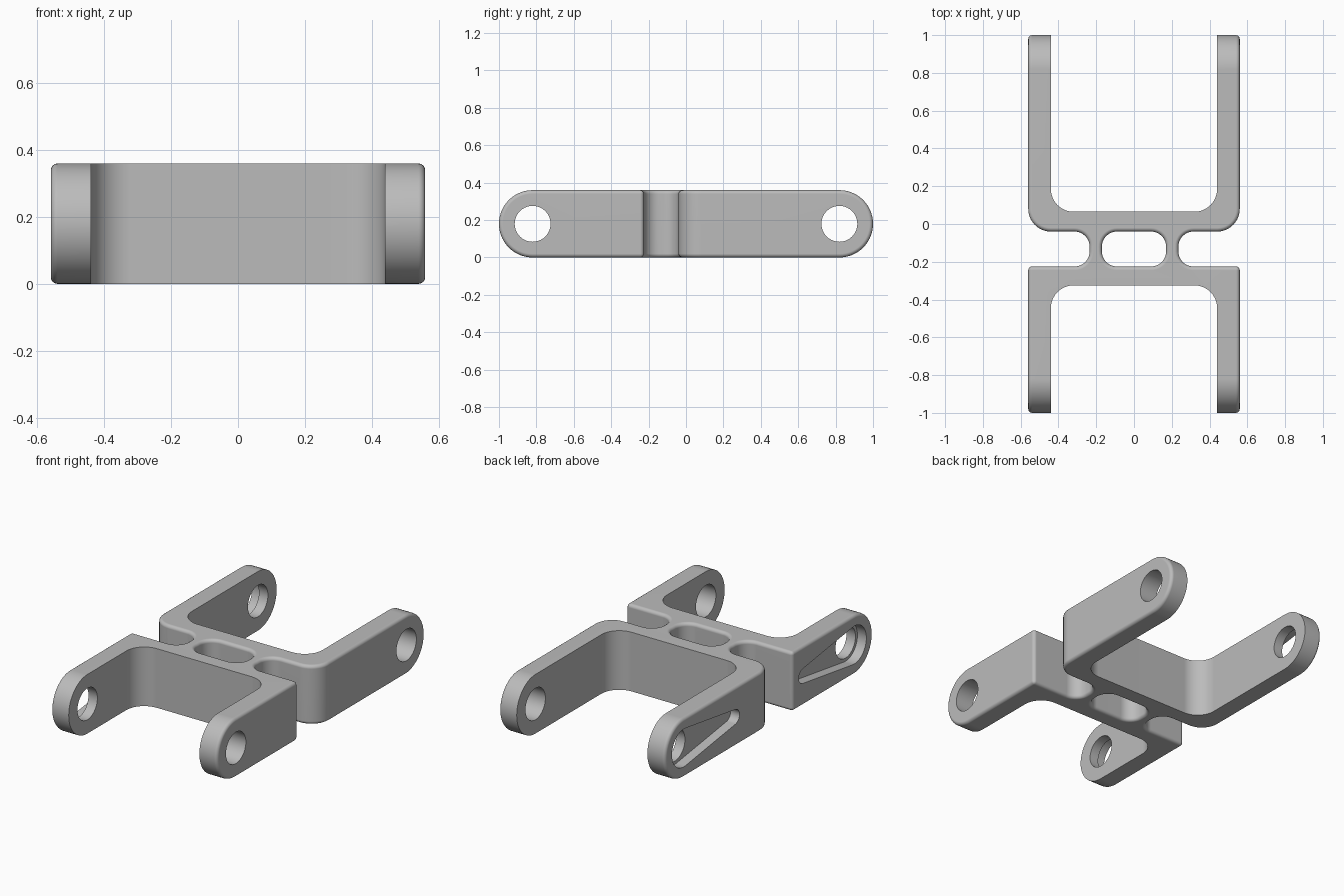
import bpy, bmesh, math
from mathutils import Vector

cube = bpy.data.objects.get("Cube")
if cube:
    bpy.data.objects.remove(cube, do_unlink=True)

HEIGHT = 0.36
MID = HEIGHT / 2
PIVOT = 0.82      # distance of the end holes from the centre
ARM_IN, ARM_OUT = 0.44, 0.56
WEB_FRONT, WEB_BACK = -0.325, 0.065
GAP_FRONT, GAP_BACK = -0.225, -0.04


def arc(cx, cy, r, start, end, steps):
    angles = [start + (end - start) * i / steps for i in range(steps + 1)]
    return [(cx + r * math.cos(a), cy + r * math.sin(a)) for a in angles]


def rounded(corners, steps=10):
    """Outline through (x, y, radius) right-angled corners."""
    points = []
    for i, (x, y, r) in enumerate(corners):
        if r == 0:
            points.append((x, y))
            continue
        p = Vector((x, y))
        before = (Vector(corners[i - 1][:2]) - p).normalized()
        after = (Vector(corners[(i + 1) % len(corners)][:2]) - p).normalized()
        centre = p + (before + after) * r
        for k in range(steps + 1):
            a = k / steps * math.pi / 2
            points.append(tuple(centre - after * r * math.cos(a) - before * r * math.sin(a)))
    return points


def prism(name, outline, low, high, axis):
    """Extrude an outline along z (outline in xy) or along x (outline in yz)."""
    bm = bmesh.new()
    place = (lambda u, v: (u, v, low)) if axis == "z" else (lambda u, v: (low, u, v))
    face = bm.faces.new([bm.verts.new(place(u, v)) for u, v in outline])
    grown = bmesh.ops.extrude_face_region(bm, geom=[face])
    moved = [g for g in grown["geom"] if isinstance(g, bmesh.types.BMVert)]
    step = Vector((0, 0, high - low)) if axis == "z" else Vector((high - low, 0, 0))
    bmesh.ops.translate(bm, verts=moved, vec=step)
    bmesh.ops.recalc_face_normals(bm, faces=bm.faces)
    mesh = bpy.data.meshes.new(name)
    bm.to_mesh(mesh)
    bm.free()
    obj = bpy.data.objects.new(name, mesh)
    bpy.context.collection.objects.link(obj)
    return obj


def combine(target, tools, operation):
    """Apply boolean tools to the target, then discard them."""
    for tool in tools:
        tool.hide_render = True
        mod = target.modifiers.new(tool.name, "BOOLEAN")
        mod.object, mod.operation, mod.solver = tool, operation, "EXACT"
    bpy.context.view_layer.update()
    graph = bpy.context.evaluated_depsgraph_get()
    mesh = bpy.data.meshes.new_from_object(target.evaluated_get(graph))
    target.modifiers.clear()
    target.data = mesh
    for tool in tools:
        bpy.data.objects.remove(tool, do_unlink=True)


# Plan outline: two back-to-back forks joined by two necks
half = [
    (ARM_IN, WEB_FRONT, 0.12), (ARM_IN, -1.1, 0), (ARM_OUT, -1.1, 0),
    (ARM_OUT, GAP_FRONT, 0), (0.235, GAP_FRONT, 0.08), (0.235, GAP_BACK, 0.08),
    (ARM_OUT, GAP_BACK, 0.12), (ARM_OUT, 1.1, 0), (ARM_IN, 1.1, 0),
    (ARM_IN, WEB_BACK, 0.12),
]
plan = half + [(-x, y, r) for x, y, r in reversed(half)]
bracket = prism("double_fork_bracket", rounded(plan), -0.1, HEIGHT + 0.1, "z")

# Round the arm ends with a side profile, and open the window between the necks
side = (arc(PIVOT, MID, MID, -math.pi / 2, math.pi / 2, 28)
        + arc(-PIVOT, MID, MID, math.pi / 2, math.pi * 1.5, 28))
combine(bracket, [prism("side_profile", side, -0.7, 0.7, "x")], "INTERSECT")
window = rounded([(-0.17, GAP_FRONT, 0.08), (0.17, GAP_FRONT, 0.08),
                  (0.17, GAP_BACK, 0.08), (-0.17, GAP_BACK, 0.08)])
combine(bracket, [prism("window", window, -0.2, 0.6, "z")], "DIFFERENCE")

# Soften the outer edges; the inside of each fork stays crisp
bm = bmesh.new()
bm.from_mesh(bracket.data)
bmesh.ops.remove_doubles(bm, verts=bm.verts, dist=0.0002)


def is_outer(edge):
    m = (edge.verts[0].co + edge.verts[1].co) / 2
    inside = abs(m.x) < ARM_IN + 0.005 and not WEB_FRONT + 0.01 < m.y < WEB_BACK - 0.01
    arm_end = abs(m.y) > PIVOT and abs(m.x) < ARM_OUT - 0.01
    return not inside and not arm_end


edges = [e for e in bm.edges if len(e.link_faces) == 2
         and e.calc_face_angle() > math.radians(40) and is_outer(e)]
bmesh.ops.bevel(bm, geom=edges, offset=0.02, offset_type="OFFSET", segments=4,
                profile=0.5, affect="EDGES", clamp_overlap=False)
bm.to_mesh(bracket.data)
bm.free()

# Pivot holes through both arms, and tapered lever pockets on one outer side
cutters = []
for sign in (-1, 1):
    y = sign * PIVOT
    hole = arc(y, MID, 0.096, 0, math.tau, 40)[:-1]
    cutters.append(prism("pivot_hole", hole, -0.8, 0.8, "x"))
    big, small, reach = 0.115, 0.045, 0.49
    tilt = math.acos((big - small) / reach)
    lever = (arc(0, MID, big, tilt, math.tau - tilt, 28)
             + arc(reach, MID, small, -tilt, tilt, 14))
    lever = [(y - sign * u, v) for u, v in lever]
    cutters.append(prism("lever_pocket", lever, -0.8, -0.5, "x"))
combine(bracket, cutters, "DIFFERENCE")

# Single grey finish
grey = bpy.data.materials.new("plain_grey")
grey.use_nodes = True
colour = (0.5, 0.5, 0.5, 1)
grey.diffuse_color = colour
grey.node_tree.nodes["Principled BSDF"].inputs["Base Color"].default_value = colour
bracket.data.materials.clear()
bracket.data.materials.append(grey)

bpy.ops.object.select_all(action="DESELECT")
bracket.select_set(True)
bpy.context.view_layer.objects.active = bracket
bpy.ops.object.shade_smooth_by_angle(angle=math.radians(32))
weighted = bracket.modifiers.new("even_shading", "WEIGHTED_NORMAL")
weighted.keep_sharp = True
